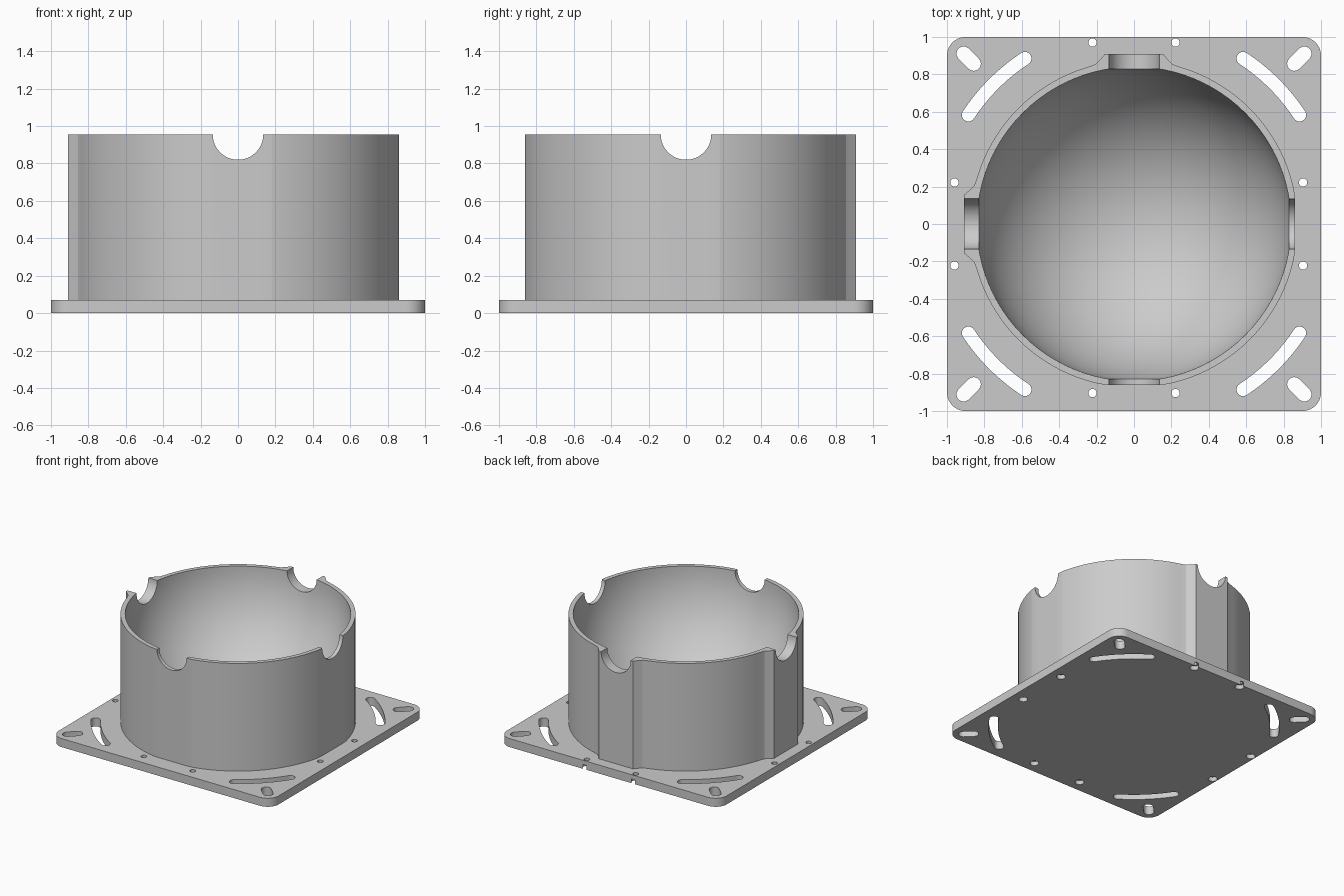
import bpy
import bmesh
from math import sin, cos, pi, radians
from mathutils import Matrix, Vector

cube = bpy.data.objects.get("Cube")
if cube:
    bpy.data.objects.remove(cube, do_unlink=True)

TOP = 0.955          # rim height
PLATE = 0.07         # flange thickness
RADIUS = 0.875       # outer wall radius
FLAT = 0.86          # flats cut on the front and left sides

grey = bpy.data.materials.new("light_grey")
grey.use_nodes = True
grey.diffuse_color = (0.6, 0.6, 0.6, 1)
grey.node_tree.nodes["Principled BSDF"].inputs["Base Color"].default_value = (0.6, 0.6, 0.6, 1)


def arc(cx, cy, r, a0, a1, steps):
    angles = [radians(a0 + (a1 - a0) * i / steps) for i in range(steps + 1)]
    return [Vector((cx + r * cos(a), cy + r * sin(a))) for a in angles]


def circle(cx, cy, r, steps=48):
    return arc(cx, cy, r, 0, 360, steps)[:-1]


def slot(path, r):
    """Outline of a round-ended slot that follows a path."""
    tangents = [(path[min(i + 1, len(path) - 1)] - path[max(i - 1, 0)]).normalized()
                for i in range(len(path))]
    normals = [Vector((t.y, -t.x)) for t in tangents]
    right = [p + n * r for p, n in zip(path, normals)]
    left = [p - n * r for p, n in zip(path, normals)]

    def cap(p, n, t):
        return [p + r * (n * cos(pi * i / 24) + t * sin(pi * i / 24)) for i in range(1, 24)]

    return (right + cap(path[-1], normals[-1], tangents[-1]) + left[::-1]
            + cap(path[0], -normals[0], -tangents[0]))


def prism(bm, outline, z0, z1, matrix=Matrix()):
    low = [bm.verts.new(matrix @ Vector((p[0], p[1], z0))) for p in outline]
    high = [bm.verts.new(matrix @ Vector((p[0], p[1], z1))) for p in outline]
    bm.faces.new(low[::-1])
    bm.faces.new(high)
    for i in range(len(low)):
        j = (i + 1) % len(low)
        bm.faces.new((low[i], low[j], high[j], high[i]))


def make_object(name, bm):
    bmesh.ops.recalc_face_normals(bm, faces=bm.faces[:])
    mesh = bpy.data.meshes.new(name)
    bm.to_mesh(mesh)
    bm.free()
    mesh.materials.append(grey)
    obj = bpy.data.objects.new(name, mesh)
    bpy.context.collection.objects.link(obj)
    return obj


def combine(target, tool, operation):
    """Apply a boolean and remove the tool."""
    tool.hide_render = True
    mod = target.modifiers.new(operation.lower(), 'BOOLEAN')
    mod.operation = operation
    mod.solver = 'EXACT'
    mod.object = tool
    bpy.context.view_layer.objects.active = target
    bpy.ops.object.modifier_apply(modifier=mod.name)
    bpy.data.objects.remove(tool, do_unlink=True)


# Housing wall: circle with two flats and two raised bosses
half = [(0.235, 0.843), (0.205, 0.855), (0.185, 0.875), (0.155, 0.91)]
boss = half + [(-t, d) for t, d in half[::-1]]
wall = arc(0, 0, RADIUS, 0, 72, 24)
wall += [Vector(p) for p in boss]
wall += arc(0, 0, RADIUS, 108, 162, 18)
wall += [Vector((-d, t)) for t, d in boss]
wall += arc(0, 0, RADIUS, 198, 357, 53)
wall = [Vector((min(p.x, FLAT), max(p.y, -FLAT))) for p in wall]
bm = bmesh.new()
prism(bm, wall, 0.03, TOP)
housing = make_object("housing", bm)

# Square flange with rounded corners
corners = []
for k, (sx, sy) in enumerate([(1, 1), (-1, 1), (-1, -1), (1, -1)]):
    corners += arc(sx * 0.9, sy * 0.9, 0.1, k * 90, k * 90 + 90, 14)
bm = bmesh.new()
prism(bm, corners, 0, PLATE)
combine(housing, make_object("flange", bm), 'UNION')

# Round bowl inside
bm = bmesh.new()
bmesh.ops.create_uvsphere(bm, u_segments=96, v_segments=64, radius=0.84,
                          matrix=Matrix.Translation((0, 0, TOP + 0.002)))
combine(housing, make_object("bowl_cutter", bm), 'DIFFERENCE')

# Half-round notches in the rim on four sides
bm = bmesh.new()
for k in range(4):
    turn = Matrix.Rotation(k * pi / 2, 4, 'Z')
    lift = Matrix.Translation((0, 0, TOP)) @ turn @ Matrix.Rotation(pi / 2, 4, 'Y')
    prism(bm, circle(0, 0, 0.135, 64), 0.6, 1.1, lift)
combine(housing, make_object("notch_cutter", bm), 'DIFFERENCE')

# Mounting slots and screw holes through the flange
screws = [(s * 0.222, y) for s in (-1, 1) for y in (0.97, -0.904)]
screws += [(x, s * 0.222) for s in (-1, 1) for x in (-0.96, 0.904)]
bm = bmesh.new()
for k in range(4):
    turn = Matrix.Rotation(k * pi / 2, 4, 'Z')
    prism(bm, slot(arc(0, 0, 1.06, 33.4, 56.6, 16), 0.035), -0.1, 0.2, turn)
    prism(bm, slot([Vector((0.857, 0.857)), Vector((0.911, 0.911))], 0.038), -0.1, 0.2, turn)
for x, y in screws:
    prism(bm, circle(x, y, 0.022), -0.1, 0.2)
combine(housing, make_object("hole_cutter", bm), 'DIFFERENCE')

# Wider recesses under the screw holes
bm = bmesh.new()
for x, y in screws:
    prism(bm, circle(x, y, 0.034), -0.1, 0.035)
combine(housing, make_object("recess_cutter", bm), 'DIFFERENCE')

# Smooth curved surfaces, keep edges crisp
bpy.ops.object.select_all(action='DESELECT')
housing.select_set(True)
bpy.context.view_layer.objects.active = housing
bpy.ops.object.shade_smooth_by_angle(angle=radians(8))
